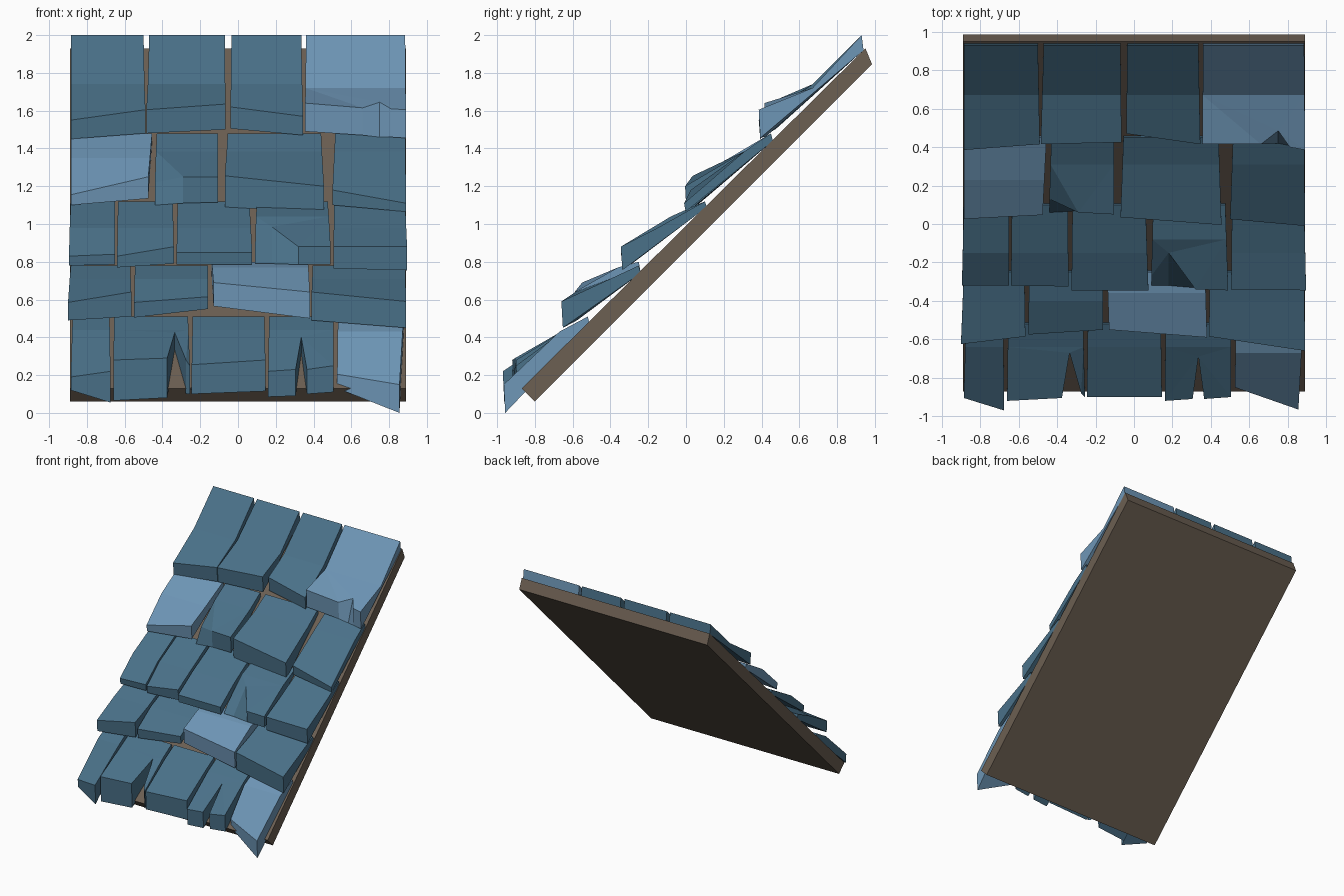
import bpy, bmesh


def material(name, rgb):
    m = bpy.data.materials.new(name)
    m.diffuse_color = (*rgb, 1)
    return m


BLUE = material("slate_blue", (0.068, 0.165, 0.25))
LIGHT = material("pale_blue", (0.155, 0.305, 0.47))
BROWN = material("dark_timber", (0.15, 0.115, 0.085))


def make(name, bm, mat):
    bmesh.ops.recalc_face_normals(bm, faces=bm.faces)
    me = bpy.data.meshes.new(name)
    bm.to_mesh(me)
    bm.free()
    me.materials.append(mat)
    ob = bpy.data.objects.new(name, me)
    bpy.context.collection.objects.link(ob)


def tile(name, row, xl, xr, lip, mat=BLUE):
    """One shingle. row = (top y, top rise, bend y, bend rise), rise = z - y.
    lip = points (x, y, lip z, underside z[, underside y]) from left to right."""
    ty, td, my, md = row
    bm = bmesh.new()
    v = lambda x, y, z: bm.verts.new((x, y, z))
    top = [v(xl, ty, ty + td), v(xr, ty, ty + td)]
    mid = []
    for x, p in ((xl, lip[0]), (xr, lip[-1])):
        t = (ty - my) / (ty - p[1])
        mid.append(v(x + (p[0] - x) * t, my, my + md))
    edge = [v(p[0], p[1], p[2]) for p in lip]
    low = [v(p[0], p[4] if len(p) > 4 else p[1] + 0.008, p[3]) for p in lip]
    back = [v(xl, ty + 0.01, ty + 0.99), v(xr, ty + 0.01, ty + 0.99)]
    f = bm.faces.new
    f((top[0], top[1], mid[1], mid[0]))
    f((mid[0], mid[1], *reversed(edge)))
    for i in range(len(lip) - 1):
        f((edge[i], edge[i + 1], low[i + 1], low[i]))
    f((back[0], back[1], *reversed(low)))
    f((top[0], top[1], back[1], back[0]))
    for k, e in ((0, 0), (1, -1)):
        f((top[k], mid[k], edge[e], low[e], back[k]))
    bmesh.ops.triangulate(bm, faces=[q for q in bm.faces if len(q.verts) > 4])
    make(name, bm, mat)


# Sloping timber board under the shingles
bm = bmesh.new()
profile = [(-0.80, 0.06), (-0.87, 0.13), (0.95, 1.93), (0.985, 1.845)]
face = bm.faces.new([bm.verts.new((-0.89, y, z)) for y, z in profile])
ext = bmesh.ops.extrude_face_region(bm, geom=[face])["geom"]
bmesh.ops.translate(bm, vec=(1.78, 0, 0),
                    verts=[g for g in ext if isinstance(g, bmesh.types.BMVert)])
make("roof_board", bm, BROWN)

# Top course
R = (0.93, 1.07, 0.67, 1.07)
tile("top_course_1", R, -.885, -.50, [(-.885, .385, 1.55, 1.45), (-.49, .415, 1.605, 1.48)])
tile("top_course_2", R, -.47, -.07, [(-.485, .415, 1.605, 1.48), (-.065, .425, 1.635, 1.5)])
tile("top_course_3", R, -.035, .335, [(-.04, .47, 1.62, 1.505), (.345, .415, 1.57, 1.47)])
tile("top_course_4", (0.93, 1.07, 0.67, 1.05), .36, .885,
     [(.355, .415, 1.64, 1.49), (.66, .415, 1.615, 1.47), (.75, .485, 1.645, 1.46, .42),
      (.81, .40, 1.61, 1.46), (.89, .385, 1.605, 1.455)], LIGHT)

# Fourth course, one corner chipped
R = (0.45, 1.03, 0.31, 1.075)
tile("fourth_course_1", (0.45, 1.03, 0.23, 1.12), -.885, -.455,
     [(-.885, .026, 1.155, 1.10), (-.475, .047, 1.25, 1.135)], LIGHT)
tile("fourth_course_2", R, -.43, -.105,
     [(-.44, .13, 1.22, 1.10, .06), (-.29, .06, 1.25, 1.11), (-.105, .05, 1.25, 1.115)])
tile("fourth_course_3", R, -.055, .44, [(-.07, .035, 1.255, 1.09), (.455, -.005, 1.20, 1.06)])
tile("fourth_course_4", R, .515, .885, [(.50, .025, 1.18, 1.10), (.89, -.01, 1.11, 1.065)])

# Third course, one shingle broken open
R = (0.10, 1.02, -0.15, 1.13)
tile("third_course_1", R, -.885, -.65, [(-.895, -.32, .83, .78), (-.65, -.32, .84, .785)])
tile("third_course_2", R, -.635, -.345, [(-.64, -.32, .83, .77), (-.34, -.325, .88, .79)])
tile("third_course_3", R, -.32, .06, [(-.325, -.345, .85, .785), (.075, -.345, .85, .785)])
tile("third_course_4", (0.10, 1.02, -0.08, 1.12), .10, .475,
     [(.09, -.27, .86, .79, -.32), (.18, -.15, .985, .79, -.32),
      (.32, -.34, .88, .785), (.49, -.345, .88, .785)])
tile("third_course_5", R, .51, .885, [(.505, -.34, .88, .765), (.895, -.345, .88, .755)])

# Second course
R = (-0.25, 1.03, -0.40, 1.11)
tile("second_course_1", R, -.885, -.57, [(-.90, -.625, .585, .49), (-.565, -.585, .64, .51)])
tile("second_course_2", R, -.545, -.16, [(-.55, -.575, .585, .505), (-.16, -.55, .615, .55)])
tile("second_course_3", (-0.25, 1.05, -0.36, 1.13), -.14, .37,
     [(-.13, -.55, .69, .565), (.38, -.59, .64, .50)], LIGHT)
tile("second_course_4", R, .395, .885, [(.39, -.585, .64, .49), (.89, -.66, .59, .45)])

# Bottom course, two shingles split by notches
R = (-0.52, 1.03, -0.64, 1.08)
tile("bottom_course_1", R, -.875, -.68, [(-.885, -.905, .19, .12), (-.675, -.97, .22, .055)])
tile("bottom_course_2", R, -.655, -.265,
     [(-.66, -.92, .28, .065), (-.375, -.905, .29, .08), (-.335, -.67, .425, .32),
      (-.275, -.88, .28, .10), (-.255, -.90, .25, .10)])
tile("bottom_course_3", R, -.24, .14, [(-.245, -.90, .255, .10), (.145, -.90, .28, .115)])
tile("bottom_course_4", R, .165, .505,
     [(.16, -.92, .22, .085), (.305, -.91, .23, .09), (.335, -.69, .40, .30),
      (.365, -.91, .23, .10), (.505, -.90, .25, .11)])
tile("bottom_course_5", (-0.52, 1.03, -0.67, 1.10), .53, .88,
     [(.525, -.85, .205, .13), (.855, -.965, .15, 0)], LIGHT)
